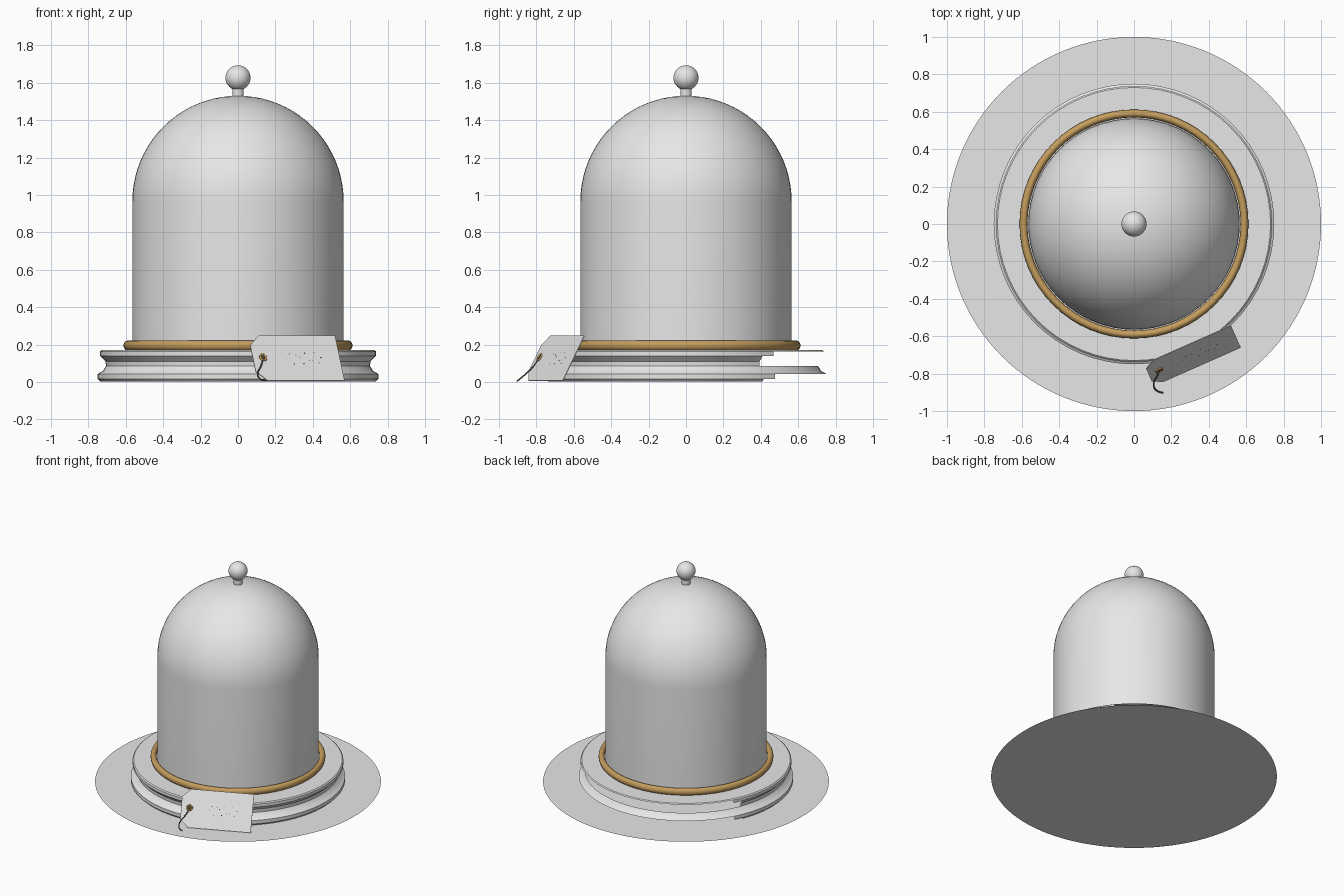
import bpy, bmesh, math
from mathutils import Vector, Matrix

if "Cube" in bpy.data.objects:
    bpy.data.objects.remove(bpy.data.objects["Cube"])

SEG = 64


def material(name, rgb):
    m = bpy.data.materials.new(name)
    m.use_nodes = True
    m.diffuse_color = (*rgb, 1)
    m.node_tree.nodes["Principled BSDF"].inputs["Base Color"].default_value = (*rgb, 1)
    return m


grey = material("pale_grey", (0.8, 0.8, 0.8))
gold = material("brass_gold", (0.56, 0.34, 0.11))
dark = material("dark_string", (0.10, 0.09, 0.08))


def finish(name, bm, mat, smooth=True):
    bmesh.ops.remove_doubles(bm, verts=bm.verts, dist=0.0001)
    me = bpy.data.meshes.new(name)
    bm.to_mesh(me)
    bm.free()
    me.materials.append(mat)
    if smooth:
        me.shade_smooth()
        me.set_sharp_from_angle(angle=math.radians(35))
    ob = bpy.data.objects.new(name, me)
    bpy.context.collection.objects.link(ob)
    return ob


def lathe(name, profile, mat, gaps=None):
    """Spin (radius, z) points listed bottom to top; gaps leaves segments open per strip."""
    bm = bmesh.new()
    rings = []
    for r, z in profile:
        rings.append([bm.verts.new((r * math.cos(math.tau * i / SEG),
                                    r * math.sin(math.tau * i / SEG), z)) for i in range(SEG)])
    for s in range(len(rings) - 1):
        start, end = (gaps or {}).get(s, (0, 0))
        for i in range(SEG):
            if start <= i < end:
                continue
            j = (i + 1) % SEG
            bm.faces.new((rings[s][i], rings[s][j], rings[s + 1][j], rings[s + 1][i]))
    bmesh.ops.dissolve_degenerate(bm, dist=0.0001, edges=bm.edges)
    return finish(name, bm, mat)


def arc(radius, centre_z, start, end, steps):
    return [(max(radius * math.cos(a), 0), centre_z + radius * math.sin(a))
            for a in (math.radians(start + (end - start) * i / steps) for i in range(steps + 1))]


# Ground disc
bm = bmesh.new()
bmesh.ops.create_circle(bm, cap_ends=True, segments=128, radius=1)
finish("ground_disc", bm, grey, False)

# Moulded plinth, its downward and upright strips open at the back
short, wide = (7, 27), (6, 28)
plinth = [(0.735, 0.002), (0.75, 0.017), (0.75, 0.043), (0.722, 0.06), (0.706, 0.085),
          (0.708, 0.11), (0.738, 0.14), (0.738, 0.163), (0.73, 0.17), (0, 0.17)]
lathe("plinth", plinth, grey, {0: wide, 1: short, 4: wide, 5: wide, 6: short})

# Dome with neck and knob
lathe("dome", [(0.565, 0.172)] + arc(0.565, 0.965, 0, 90, 20), grey)
lathe("knob_neck", [(0.03, 1.52), (0.03, 1.58)], grey)
lathe("knob", arc(0.067, 1.626, -90, 90, 20), grey)

# Brass ring around the foot of the dome
ring = [(0.591 + 0.021 * math.cos(a), 0.195 + 0.026 * math.sin(a))
        for a in (math.tau * i / 16 for i in range(17))]
lathe("brass_ring", ring, gold)

# Frame of the leaning tag: u along its length, v up its face, w out of its face
u = Vector((0.915, 0.405, 0)).normalized()
v = Vector((-0.2, 0.42, 0.883))
v = (v - u * v.dot(u)).normalized()
w = u.cross(v)
frame = Matrix.Translation((0.16, -0.84, 0.006)) @ Matrix((u, v, w)).transposed().to_4x4()

# Tag card with clipped corners
bm = bmesh.new()
outline = [(0, 0), (0.448, 0), (0.448, 0.272), (0, 0.272), (-0.06, 0.215), (-0.06, 0.055)]
card = bm.faces.new([bm.verts.new((a, b, -0.002)) for a, b in outline])
top = bmesh.ops.extrude_face_region(bm, geom=[card])["geom"]
bmesh.ops.translate(bm, vec=(0, 0, 0.004), verts=[g for g in top if isinstance(g, bmesh.types.BMVert)])
bmesh.ops.recalc_face_normals(bm, faces=bm.faces)
finish("tag_card", bm, grey, False).matrix_world = frame

# Small ink specks on the card
bm = bmesh.new()
for k in range(12):
    spot = Matrix.Translation((0.14 + 0.018 * k, 0.135 + 0.035 * math.sin(k * 2.3), 0.0025))
    bmesh.ops.create_cube(bm, size=0.005, matrix=spot @ Matrix.Diagonal((1, 1, 0.2, 1)))
finish("tag_specks", bm, dark, False).matrix_world = frame

# Hole and eyelet
hole = Matrix.Translation((0, 0.14, 0.0025))
bm = bmesh.new()
bmesh.ops.create_circle(bm, cap_ends=True, segments=24, radius=0.012, matrix=hole)
finish("tag_hole", bm, dark, False).matrix_world = frame


def tube(name, points, radius, mat, cyclic=False):
    cu = bpy.data.curves.new(name, "CURVE")
    cu.dimensions = "3D"
    cu.bevel_depth = radius
    cu.bevel_resolution = 2
    cu.use_fill_caps = True
    cu.resolution_u = 6
    sp = cu.splines.new("BEZIER")
    sp.bezier_points.add(len(points) - 1)
    for bp, p in zip(sp.bezier_points, points):
        bp.co = p
        bp.handle_left_type = bp.handle_right_type = "AUTO"
    sp.use_cyclic_u = cyclic
    cu.materials.append(mat)
    ob = bpy.data.objects.new(name, cu)
    bpy.context.collection.objects.link(ob)
    return ob


circle = [(0.017 * math.cos(a), 0.14 + 0.017 * math.sin(a), 0.003)
          for a in (math.tau * i / 8 for i in range(8))]
tube("tag_eyelet", circle, 0.006, gold, True).matrix_world = frame

# String trailing from the eyelet to the ground
tube("tag_string", [(0.136, -0.785, 0.128), (0.125, -0.81, 0.09), (0.105, -0.86, 0.04),
                    (0.12, -0.89, 0.015), (0.155, -0.903, 0.005)], 0.004, dark)
